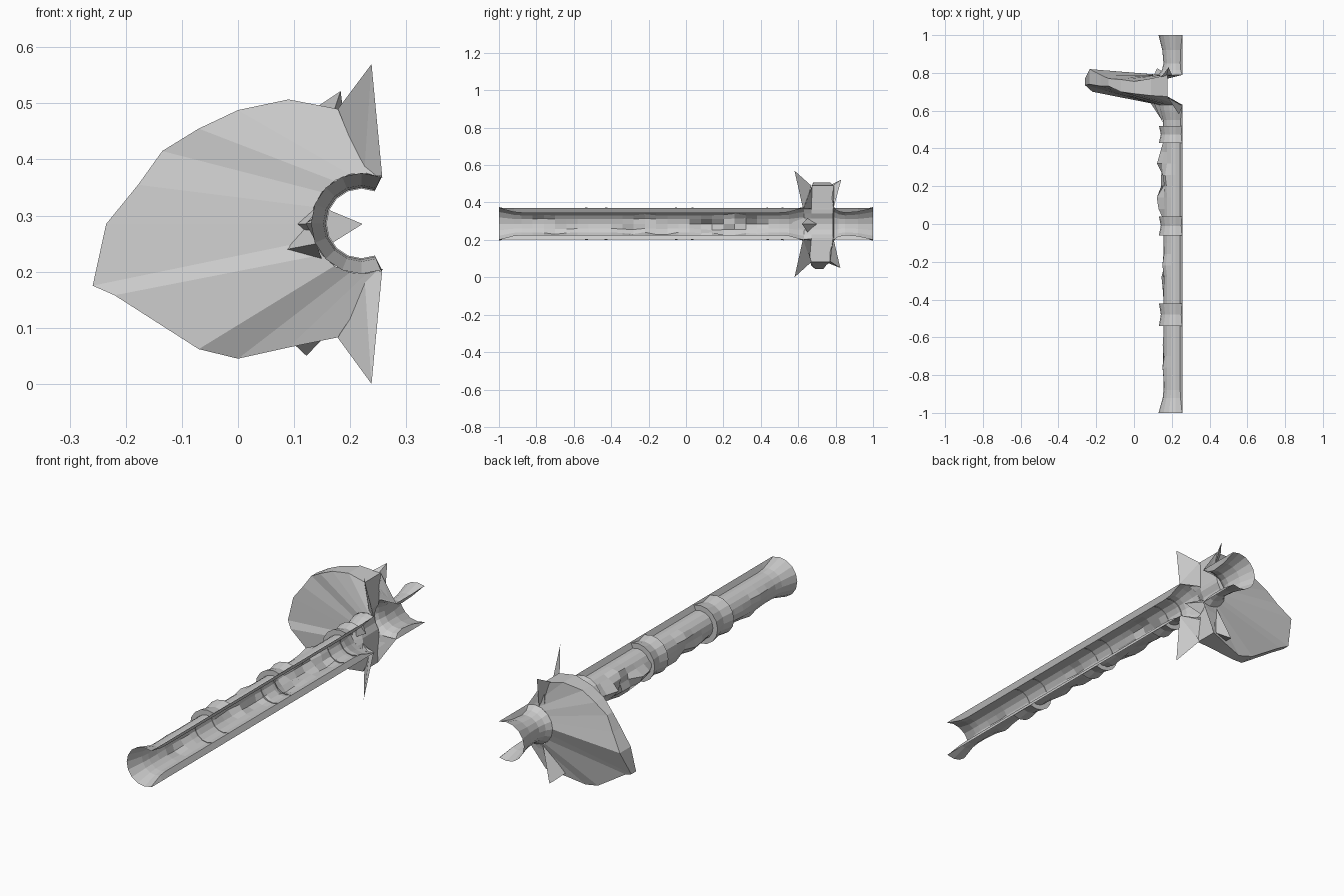
import bpy, math

if "Cube" in bpy.data.objects:
    bpy.data.objects.remove(bpy.data.objects["Cube"])

CX, CZ = 0.22, 0.286          # axis of the open shaft
ARC = [math.radians(67.5 + 22.5 * i) for i in range(11)]


def make(name, verts, faces):
    me = bpy.data.meshes.new(name)
    me.from_pydata(verts, [], faces)
    me.update()
    ob = bpy.data.objects.new(name, me)
    bpy.context.collection.objects.link(ob)
    return ob


def polar(a, r, y):
    return (CX + r * math.cos(a), y, CZ + r * math.sin(a))


def loft(name, rows):
    n = len(rows[0])
    faces = []
    for j in range(len(rows) - 1):
        for i in range(n - 1):
            k = j * n + i
            faces.append((k, k + 1, k + n + 1, k + n))
    return make(name, [v for row in rows for v in row], faces)


# Raised carvings winding round the shaft: angle, y, height, half length
BUMPS = [(185, 0.12, .04, .07), (180, 0.33, .035, .07), (215, 0.23, .028, .07),
         (225, -0.13, .02, .07), (210, -0.30, .02, .06), (150, -0.22, .012, .07),
         (160, -0.78, .012, .05), (225, -0.70, .015, .07), (200, -0.62, .01, .05),
         (140, 0.25, .015, .06), (245, 0.10, .018, .06), (240, 0.36, .018, .06)]


def shaft_row(y, r, carve):
    lip = 0.257
    row = [(lip, y, CZ + .084)]
    for a in ARC:
        rr = r
        if carve:
            for ang, by, h, w in BUMPS:
                d = ((math.degrees(a) - ang) / 30) ** 2 + ((y - by) / w) ** 2
                rr += h * max(0, 1 - d)
        row.append(polar(a, rr, y))
    row.append((lip, y, CZ - .084))
    return row


# Long shaft with flared foot and collar under the head
rows = [shaft_row(-1, .09, False), shaft_row(-.92, .068, False)]
rows += [shaft_row(-.88 + .06 * i, .064, True) for i in range(24)]
rows += [shaft_row(.55, .068, False), shaft_row(.60, .084, False),
         shaft_row(.63, .09, False)]
loft("shaft", rows)

# Short flared shaft beyond the head
loft("shaft_end", [shaft_row(y, r, False) for y, r in
                   [(.79, .09), (.815, .072), (.85, .064), (.92, .07), (1, .09)]])

# Three waisted bands
for k, y in enumerate((-.48, -.01, .475)):
    h = (.06, .05, .045)[k]
    loft("band_%d" % (k + 1),
         [[polar(a, r, y + d) for a in ARC] for d, r in
          [(-h, .062), (-h, .088), (0, .078), (h, .088), (h, .062)]])

# Fan blade: outline as x, z, front y, back y
RIM = [(.178, .49, .675, .79), (.09, .507, .68, .77), (0, .488, .69, .755),
       (-.07, .455, .70, .765), (-.135, .415, .73, .77), (-.178, .355, .73, .79),
       (-.235, .285, .74, .82), (-.259, .175, .735, .77), (-.22, .158, .70, .755),
       (-.07, .062, .67, .745), (0, .045, .69, .735), (.09, .065, .675, .75),
       (.178, .083, .66, .77)]
n = len(RIM)
angs = [math.radians(65 + 230 * i / (n - 1)) for i in range(n)]
hub_f = [polar(a, .09, .63) for a in angs]
hub_b = [polar(a, .09, .79) for a in angs]
# bed of the blade, pulled back from the shaft opening
mid_f = [(min(.172, p[0] + .02), .67, p[2]) for p in hub_f]
mid_b = [(min(.172, p[0] + .02), .785, p[2]) for p in hub_b]
rim_f = [(x, f, z) for x, z, f, b in RIM]
rim_b = [(x, b, z) for x, z, f, b in RIM]
loops = [hub_f, rim_f, rim_b, hub_b, mid_b, mid_f]
verts = [v for loop in loops for v in loop]
faces = []
for j in range(6):
    for i in range(n - 1):
        p, q = j * n + i, ((j + 1) % 6) * n + i
        faces.append((p, p + 1, q + 1, q))
for i in (0, n - 1):
    hf, rf, rb, hb, mb, mf = [j * n + i for j in range(6)]
    faces += [(hf, rf, mf), (rf, rb, mb, mf), (rb, hb, mb)]
make("fan_blade", verts, faces)


# Guard spikes, above and below the shaft, in front of and behind the blade
def spike(name, tip, base):
    make(name, [tip] + base, [(0, 1, 2), (0, 2, 3), (0, 3, 1), (1, 3, 2)])


def flip(p):
    return (p[0], p[1], 2 * CZ - p[2])


front = [(.178, .67, .49), (.225, .64, .375), (.257, .625, .37)]
back = [(.172, .785, .49), (.135, .765, .49), (.20, .79, .375)]
spike("front_spike_top", (.238, .58, .57), front)
spike("front_spike_bottom", (.238, .58, .0), [flip(p) for p in front])
spike("back_spike_top", (.183, .83, .522), back)
spike("back_spike_bottom", (.122, .825, .05),
      [(.09, .75, .08), (.16, .765, .09), (.18, .79, .2)])

# Small point inside the channel and thorns beside the collar
spike("inner_point", (.222, .62, .285),
      [(.15, .65, .315), (.15, .65, .24), (.15, .70, .285)])
spike("collar_thorn", (.088, .64, .24),
      [(.14, .56, .25), (.15, .64, .22), (.12, .65, .29)])
spike("collar_ridge", (.105, .64, .285),
      [(.15, .54, .285), (.14, .64, .32), (.14, .64, .25)])
